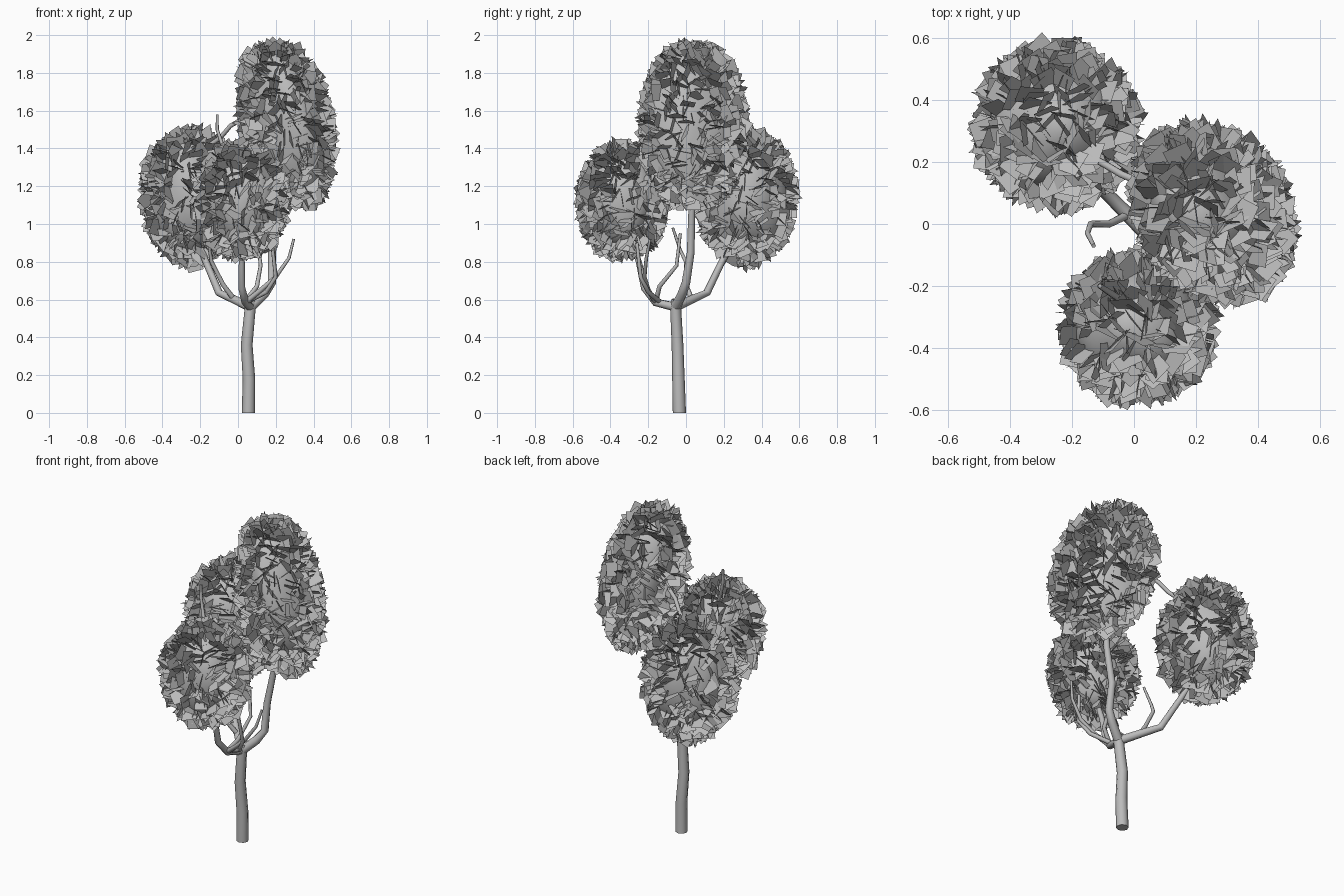
import bpy, bmesh, math, random
from mathutils import Vector, Quaternion

random.seed(7)
cube = bpy.data.objects.get("Cube")
if cube:
    bpy.data.objects.remove(cube)

grey = bpy.data.materials.new("plain grey")
grey.use_nodes = True
grey.diffuse_color = (0.5, 0.5, 0.5, 1)
grey.node_tree.nodes["Principled BSDF"].inputs["Base Color"].default_value = (0.5, 0.5, 0.5, 1)


def add_mesh(name, bm, smooth):
    mesh = bpy.data.meshes.new(name)
    bm.to_mesh(mesh)
    bm.free()
    mesh.materials.append(grey)
    for p in mesh.polygons:
        p.use_smooth = smooth
    ob = bpy.data.objects.new(name, mesh)
    bpy.context.collection.objects.link(ob)
    return ob


def limb(name, points, r0, r1):
    """Tapered eight-sided tube along a path."""
    pts = [Vector(p) for p in points]
    bm = bmesh.new()
    rings = []
    for i, p in enumerate(pts):
        along = pts[min(i + 1, len(pts) - 1)] - pts[max(i - 1, 0)]
        if i == 0 and p.z == 0:
            along = Vector((0, 0, 1))
        turn = Vector((0, 0, 1)).rotation_difference(along)
        r = r0 + (r1 - r0) * i / (len(pts) - 1)
        rings.append([bm.verts.new(p + turn @ Vector((r * math.cos(a), r * math.sin(a), 0)))
                      for a in (k * math.tau / 8 for k in range(8))])
    for a, b in zip(rings, rings[1:]):
        for k in range(8):
            bm.faces.new((a[k], a[k - 7], b[k - 7], b[k]))
    bm.faces.new(rings[0][::-1])
    bm.faces.new(rings[-1])
    ob = add_mesh(name, bm, True)
    bpy.ops.object.select_all(action='DESELECT')
    ob.select_set(True)
    bpy.context.view_layer.objects.active = ob
    bpy.ops.object.shade_smooth_by_angle(angle=math.radians(50))


def crown(name, centre, radii, lean, skew, count):
    """Smooth egg-shaped core plus square leaf cards standing on its surface.
    lean shifts x with height, skew shifts y with x."""
    c, r = Vector(centre), Vector(radii)

    def place(d):
        lump = 1 + 0.03 * math.sin(5 * d.x + 3 * d.z + c.x * 9) * math.cos(4 * d.y)
        p = d * r * lump
        return c + p + Vector((lean * p.z, skew * p.x, 0))

    bm = bmesh.new()
    bmesh.ops.create_icosphere(bm, subdivisions=4, radius=1)
    for v in bm.verts:
        v.co = place(v.co.normalized())
    add_mesh(name + "_core", bm, True)

    bm = bmesh.new()
    for i in range(count):
        # even spread of directions with a little jitter
        z = 1 - 2 * (i + 0.5) / count
        a = i * 2.39996 + random.uniform(-0.3, 0.3)
        s = math.sqrt(1 - z * z)
        d = Vector((s * math.cos(a), s * math.sin(a), z))
        n = Vector((d.x / r.x, d.y / r.y, d.z / r.z))
        n.x -= skew * n.y
        n.z -= lean * n.x
        n.normalize()
        u = n.orthogonal().normalized()
        u.rotate(Quaternion(n, random.uniform(0, math.tau)))
        up = Quaternion(u, random.gauss(0, 0.17)) @ n
        spin = Quaternion(u.cross(up), random.uniform(0, math.tau))
        u, up = spin @ u, spin @ up
        h = random.uniform(0.034, 0.044)
        mid = place(d) + n * random.uniform(0.004, 0.026)
        bm.faces.new([bm.verts.new(mid + u * x * h + up * y * h)
                      for x, y in ((-1, -1), (1, -1), (1, 1), (-1, 1))])
    add_mesh(name + "_leaves", bm, False)


# Trunk and main limbs
fork = (0.065, -0.055, 0.56)
limb("trunk", [(0.055, -0.035, 0), (0.058, -0.04, 0.18), (0.046, -0.045, 0.36), fork,
               (0.07, -0.05, 0.6)], 0.035, 0.027)
limb("back_limb", [fork, (-0.02, 0.03, 0.6), (-0.1, 0.11, 0.635), (-0.17, 0.19, 0.8),
                   (-0.25, 0.3, 1.0)], 0.026, 0.015)
limb("front_limb", [fork, (0.04, -0.16, 0.585), (0.02, -0.22, 0.66), (0.02, -0.25, 0.8),
                    (0.02, -0.32, 1.0)], 0.024, 0.013)
limb("tall_limb", [fork, (0.14, -0.02, 0.63), (0.18, 0.0, 0.69), (0.18, 0.025, 0.85),
                   (0.22, 0.03, 1.05), (0.25, 0.04, 1.3)], 0.027, 0.016)

# Small side twigs
limb("right_twig", [(0.04, -0.16, 0.585), (0.12, -0.2, 0.65), (0.2, -0.22, 0.72),
                    (0.27, -0.21, 0.82), (0.295, -0.19, 0.92)], 0.015, 0.007)
limb("inner_twig", [(0.04, -0.16, 0.59), (0.1, -0.14, 0.67), (0.12, -0.05, 0.78),
                    (0.1, -0.03, 0.95)], 0.014, 0.008)
limb("front_twig", [(0.05, -0.14, 0.59), (0.15, -0.2, 0.64), (0.2, -0.24, 0.72),
                    (0.18, -0.26, 0.9)], 0.014, 0.009)
limb("back_twig", [(-0.02, 0.03, 0.6), (-0.08, 0.0, 0.68), (-0.14, 0.0, 0.8),
                   (-0.15, -0.03, 0.86), (-0.13, -0.07, 0.98)], 0.014, 0.007)
limb("high_twig", [(0.0, -0.27, 1.25), (-0.08, -0.22, 1.41), (-0.11, -0.2, 1.5),
                   (-0.11, -0.2, 1.58)], 0.012, 0.007)
limb("cross_twig", [(-0.2, 0.25, 1.38), (-0.09, 0.19, 1.46), (-0.04, 0.16, 1.52),
                    (0.1, 0.1, 1.6)], 0.012, 0.012)

# Three leafy crowns
crown("tall_crown", (0.255, 0.04, 1.525), (0.205, 0.235, 0.405), -0.17, -0.28, 620)
crown("back_crown", (-0.25, 0.315, 1.145), (0.22, 0.225, 0.32), 0.0, 0.0, 480)
crown("front_crown", (0.015, -0.335, 1.125), (0.205, 0.195, 0.265), 0.0, 0.0, 430)
